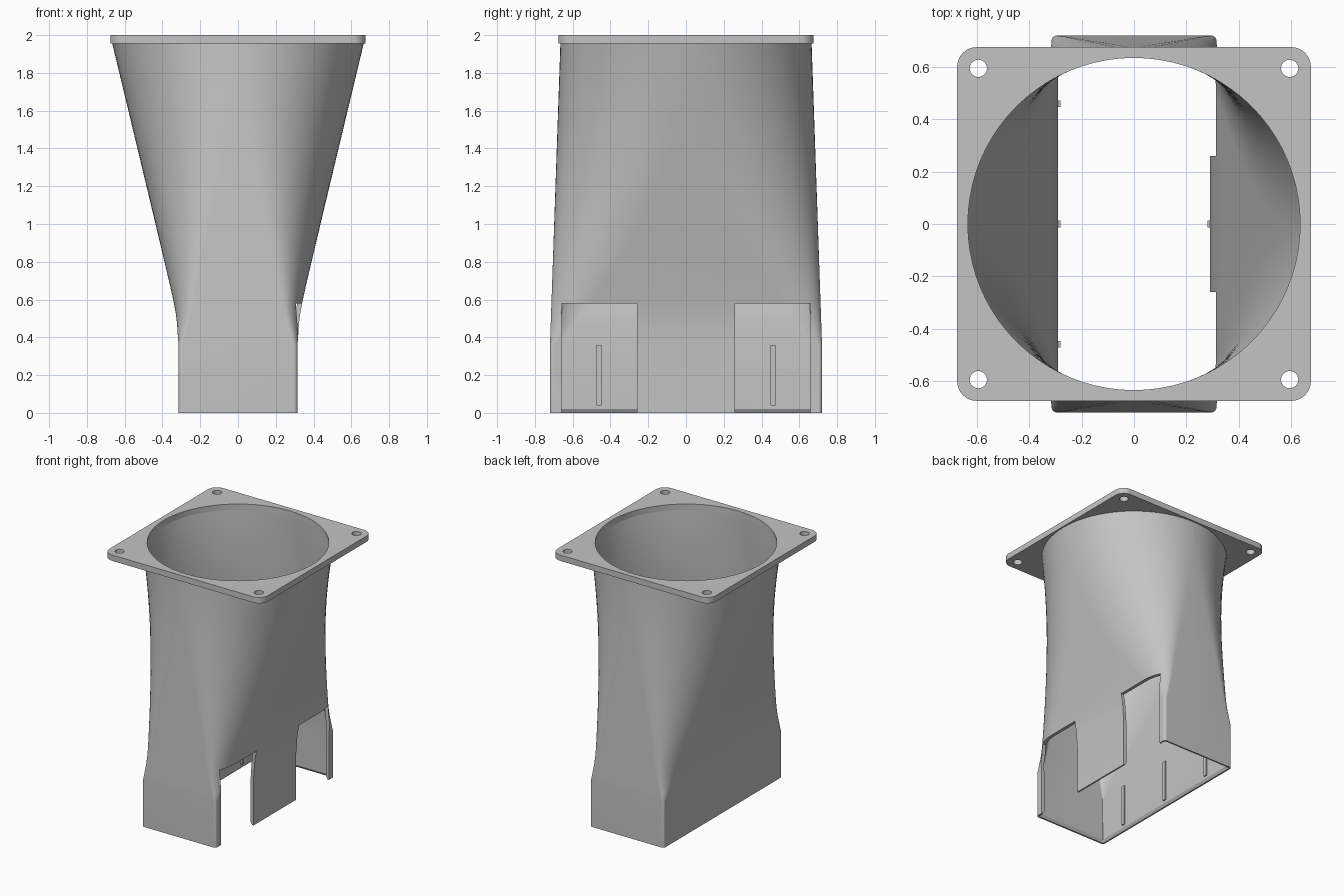
import bpy, bmesh, math

old = bpy.data.objects.get("Cube")
if old:
    bpy.data.objects.remove(old, do_unlink=True)

grey = bpy.data.materials.new("light_grey")
grey.use_nodes = True
colour = (0.55, 0.55, 0.55, 1)
grey.diffuse_color = colour
grey.node_tree.nodes["Principled BSDF"].inputs["Base Color"].default_value = colour

NECK, TOP = 0.36, 1.956   # top of the straight foot, underside of the flange
STEPS = 28                # rings in the transition
ARC = 20                  # segments per rounded corner


def activate(obj):
    bpy.ops.object.select_all(action='DESELECT')
    obj.select_set(True)
    bpy.context.view_layer.objects.active = obj


def add_mesh(name, bm):
    bmesh.ops.recalc_face_normals(bm, faces=bm.faces)
    mesh = bpy.data.meshes.new(name)
    bm.to_mesh(mesh)
    bm.free()
    mesh.materials.append(grey)
    obj = bpy.data.objects.new(name, mesh)
    bpy.context.collection.objects.link(obj)
    return obj


def box(name, lo, hi):
    bm = bmesh.new()
    bmesh.ops.create_cube(bm, size=1)
    for v in bm.verts:
        v.co = [l + (c + 0.5) * (h - l) for c, l, h in zip(v.co, lo, hi)]
    return add_mesh(name, bm)


def rounded(hx, hy, rx, ry, arc=ARC):
    """Outline of a rectangle with elliptical corners."""
    pts = []
    for q, (sx, sy) in enumerate(((1, 1), (-1, 1), (-1, -1), (1, -1))):
        for i in range(arc + 1):
            a = (q + i / arc) * math.pi / 2
            pts.append((sx * (hx - rx) + rx * math.cos(a),
                        sy * (hy - ry) + ry * math.sin(a)))
    return pts


def section(z, inset=0.0):
    """Duct outline at height z: rectangle at the foot, circle at the top."""
    t = max(0, (z - NECK) / (TOP - NECK))
    d = 0.025 + 0.24 * (z - 0.6)
    hx = 0.315 + ((d + math.hypot(d, 0.02)) / 2 if t > 0 else 0) - inset
    hy = 0.72 - 0.055 * t - inset
    blend = 1 - (1 - t) ** 2
    r = max(0.006, 0.02 - inset)
    return [(x, y, z) for x, y in rounded(hx, hy, r + (hx - r) * blend,
                                          r + (hy - r) * blend)]


# Duct shell: rings up the outside, then down the inside
heights = [NECK + (TOP - NECK) * i / STEPS for i in range(STEPS + 1)]
rings = [section(z) for z in [0] + heights]
rings += [section(z, 0.025 + 0.005 * (z - NECK) / (TOP - NECK)) for z in reversed(heights)]
rings += [section(0.02, 0.025), section(0, 0.012)]   # chamfered inner lip
bm = bmesh.new()
loops = [[bm.verts.new(p) for p in ring] for ring in rings]
for a, b in zip(loops, loops[1:] + loops[:1]):
    for i in range(len(a)):
        j = (i + 1) % len(a)
        bm.faces.new((a[i], a[j], b[j], b[i]))
duct = add_mesh("duct", bm)

# Two notches in the right wall
for side, lo, hi in (("front", -0.66, -0.26), ("back", 0.26, 0.66)):
    cutter = box(side + "_notch_cutter", (0.28, lo, -0.1), (0.6, hi, 0.58))
    cutter.hide_render = True
    cutter.hide_set(True)
    mod = duct.modifiers.new(side + "_notch", 'BOOLEAN')
    mod.operation = 'DIFFERENCE'
    mod.solver = 'EXACT'
    mod.object = cutter
    activate(duct)
    bpy.ops.object.modifier_apply(modifier=mod.name)
    bpy.data.objects.remove(cutter, do_unlink=True)
activate(duct)
bpy.ops.object.shade_smooth_by_angle(angle=math.radians(30))

# Mounting flange: filled outline with a fan opening and four screw holes
curve = bpy.data.curves.new("mounting_flange", 'CURVE')
curve.dimensions = '2D'
curve.fill_mode = 'BOTH'
curve.extrude = 0.0225


def outline(points):
    s = curve.splines.new('POLY')
    s.points.add(len(points) - 1)
    for p, (x, y) in zip(s.points, points):
        p.co = (x, y, 0, 1)
    s.use_cyclic_u = True


def circle(cx, cy, r, n):
    return [(cx + r * math.cos(k * math.tau / n), cy + r * math.sin(k * math.tau / n))
            for k in range(n)]


outline(rounded(0.676, 0.676, 0.075, 0.075, 8))
outline(circle(0, 0, 0.635, 4 * ARC))
for sx in (-1, 1):
    for sy in (-1, 1):
        outline(circle(sx * 0.595, sy * 0.595, 0.033, 24))
flange = bpy.data.objects.new("mounting_flange", curve)
bpy.context.collection.objects.link(flange)
flange.location.z = 1.9775
curve.materials.append(grey)
activate(flange)
bpy.ops.object.convert(target='MESH')
bpy.ops.object.shade_smooth_by_angle(angle=math.radians(30))

# Slim ribs on the inner side walls
for name, x, y in (("left_front_rib", -0.287, -0.46), ("left_middle_rib", -0.287, 0),
                   ("left_back_rib", -0.287, 0.46), ("right_middle_rib", 0.287, 0)):
    box(name, (x - 0.007, y - 0.013, 0.04), (x + 0.007, y + 0.013, 0.36))
